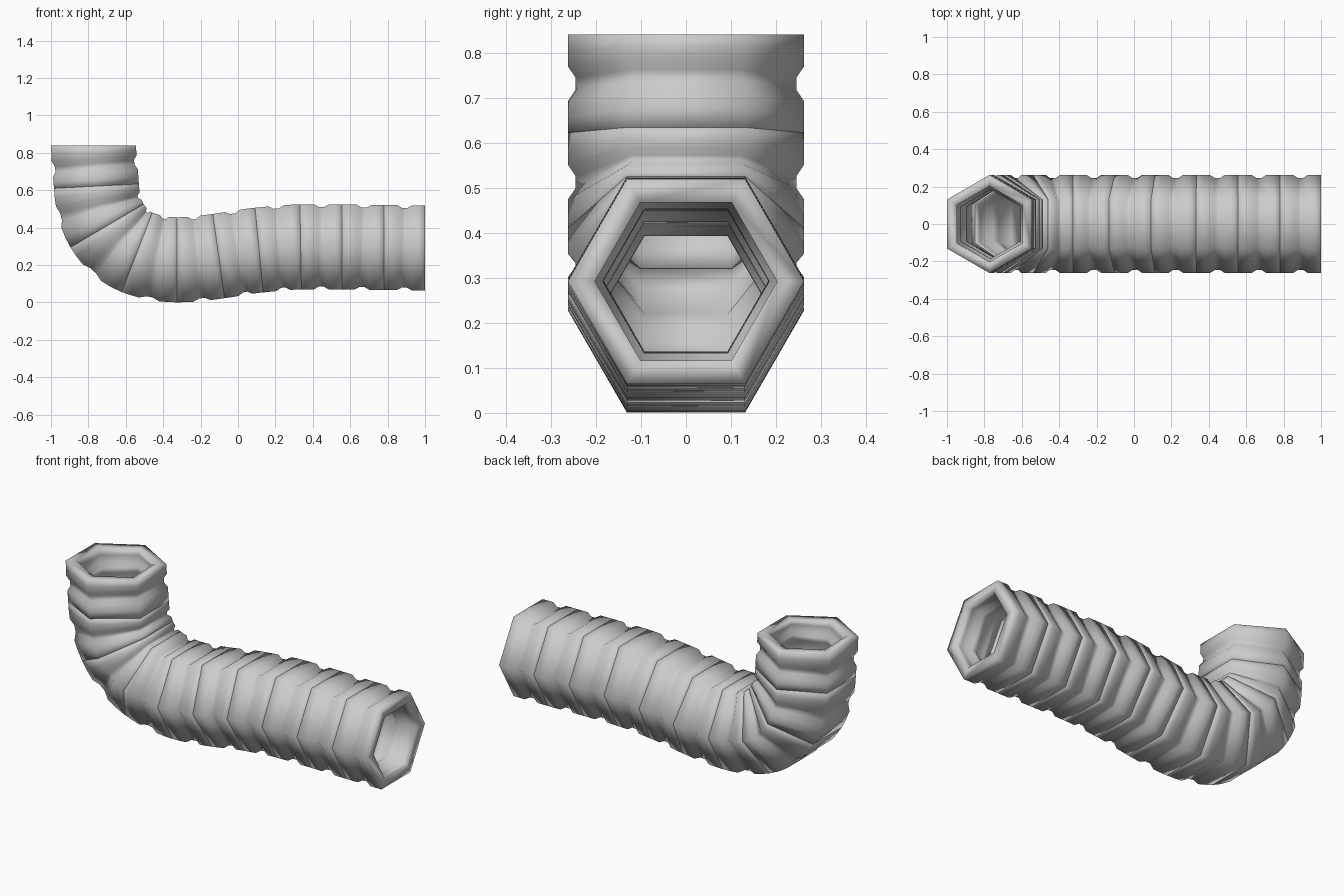
import bpy, bmesh, math
from mathutils import Vector

if "Cube" in bpy.data.objects:
    bpy.data.objects.remove(bpy.data.objects["Cube"])

# Centreline at each joint: x, z, tangent angle in the XZ plane (degrees)
joints = [(1.0, .292, 180), (.78, .293, 180), (.557, .297, 180), (.335, .297, 181),
          (.113, .28, 185.5), (-.103, .248, 188), (-.325, .228, 180),
          (-.54, .268, 159), (-.70, .41, 120.5), (-.757, .622, 93), (-.772, .84, 90)]

# Segment profile: position along segment, outer hexagon radius
profile = [(0, .2625), (.16, .2625), (.32, .2625), (.44, .245),
           (.56, .245), (.68, .2625), (.84, .2625), (1, .2625)]
WALL = .06


def frame(a, b, t):
    """Point and tangent on a Hermite span between two joints."""
    p, q = Vector((a[0], 0, a[1])), Vector((b[0], 0, b[1]))
    d = (q - p).length
    m, n = (Vector((math.cos(math.radians(j[2])), 0, math.sin(math.radians(j[2])))) * d
            for j in (a, b))
    pos = (2*t**3 - 3*t*t + 1)*p + (t**3 - 2*t*t + t)*m + (3*t*t - 2*t**3)*q + (t**3 - t*t)*n
    tan = (6*t*t - 6*t)*p + (3*t*t - 4*t + 1)*m + (6*t - 6*t*t)*q + (3*t*t - 2*t)*n
    return pos, tan.normalized()


def hex_ring(bm, a, b, t, r):
    pos, tan = frame(a, b, t)
    side = Vector((0, 1, 0))
    up = tan.cross(side)
    return [bm.verts.new(pos + r*(math.cos(k*math.pi/3)*side + math.sin(k*math.pi/3)*up))
            for k in range(6)]


# Corrugated hexagonal hose made of separate hollow segments
bm = bmesh.new()
for a, b in zip(joints, joints[1:]):
    outer = [hex_ring(bm, a, b, t, r) for t, r in profile]
    inner = [hex_ring(bm, a, b, t, r - WALL) for t, r in reversed(profile)]
    loop = outer + inner
    for i, ring in enumerate(loop):
        nxt = loop[(i + 1) % len(loop)]
        for k in range(6):
            j = (k + 1) % 6
            bm.faces.new((ring[k], ring[j], nxt[j], nxt[k]))
bmesh.ops.recalc_face_normals(bm, faces=bm.faces)
for f in bm.faces:
    f.smooth = True

mesh = bpy.data.meshes.new("corrugated_pipe")
bm.to_mesh(mesh)
bm.free()
pipe = bpy.data.objects.new("corrugated_pipe", mesh)
bpy.context.collection.objects.link(pipe)
